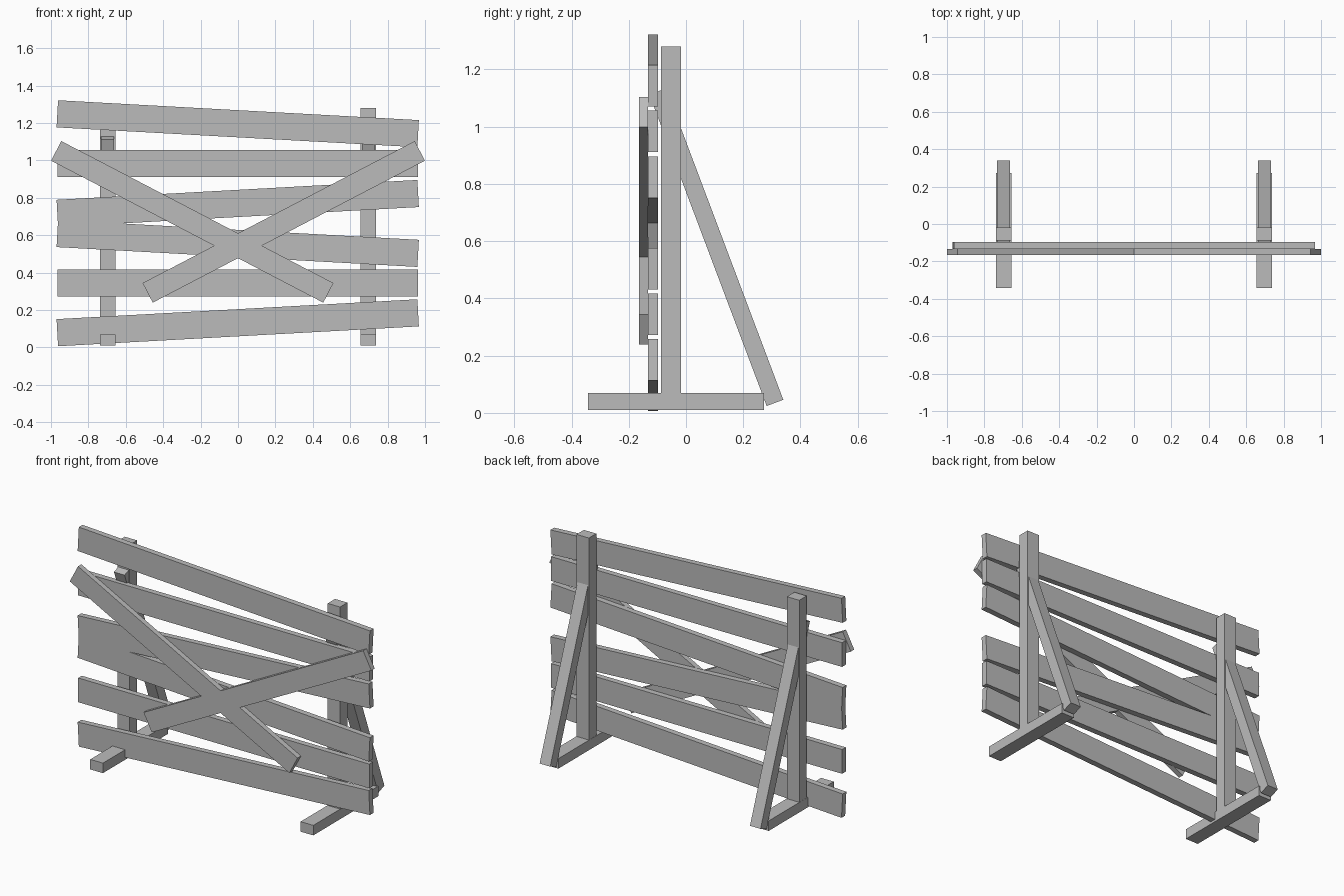
import bpy
from mathutils import Matrix, Vector

cube = bpy.data.objects.get("Cube")
if cube:
    bpy.data.objects.remove(cube, do_unlink=True)

grey = bpy.data.materials.new("plain_grey")
grey.use_nodes = True
grey.diffuse_color = (0.5, 0.5, 0.5, 1)
grey.node_tree.nodes["Principled BSDF"].inputs["Base Color"].default_value = (0.5, 0.5, 0.5, 1)


def beam(name, start, end, width, depth, side):
    """Square-cut timber between two points; width is measured along side."""
    start, end, side = Vector(start), Vector(end), Vector(side)
    along = (end - start).normalized()
    other = along.cross(side).normalized()
    bpy.ops.mesh.primitive_cube_add(size=1)
    ob = bpy.context.object
    ob.name = name
    axes = Matrix((side, other, along)).transposed()
    size = Matrix.Diagonal((width, depth, (end - start).length))
    ob.data.transform((axes @ size).to_4x4())
    ob.location = (start + end) / 2
    ob.data.materials.append(grey)
    return ob


X, Y = (1, 0, 0), (0, 1, 0)

# Support frames: foot, upright post and sloping back brace
for label, x in (("right", -0.697), ("left", 0.697)):
    beam(label + "_foot", (x, -0.343, 0.04), (x, 0.273, 0.04), 0.084, 0.06, X)
    beam(label + "_post", (x, -0.053, 0.012), (x, -0.053, 1.28), 0.082, 0.07, X)
    beam(label + "_brace", (x, 0.311, 0.035), (x, -0.099, 1.123), 0.07, 0.062, X)

# Six planks, alternately tilted: centre height and rise from centre to end
planks = [(1.196, -0.053), (0.984, 0), (0.77, 0.053),
          (0.556, -0.053), (0.344, 0), (0.132, 0.053)]
for i, (z, rise) in enumerate(planks):
    beam(f"plank_{i + 1}", (-0.966, -0.115, z - rise), (0.963, -0.115, z + rise),
         0.035, 0.145, Y)

# Crossed boards on the front
for label, s in (("right", 1), ("left", -1)):
    beam(label + "_cross_board", (-0.972 * s, -0.149, 1.051), (0.483 * s, -0.149, 0.292),
         0.032, 0.118, Y)
